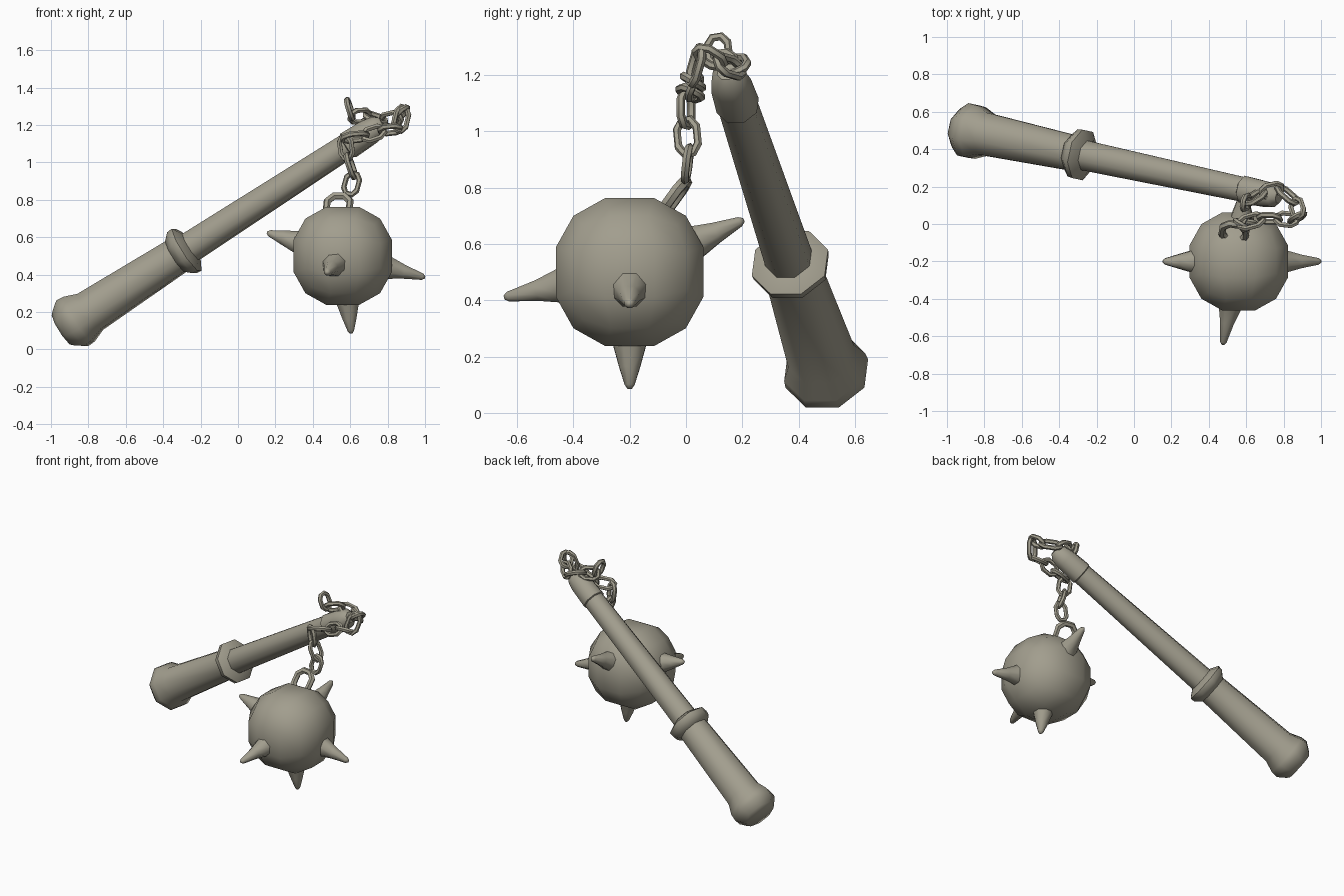
import bpy, bmesh, math
from mathutils import Vector, Matrix

if "Cube" in bpy.data.objects:
    bpy.data.objects.remove(bpy.data.objects["Cube"])

mat = bpy.data.materials.new("dull khaki metal")
mat.diffuse_color = (0.36, 0.34, 0.27, 1)
mat.use_nodes = True
mat.node_tree.nodes["Principled BSDF"].inputs["Base Color"].default_value = mat.diffuse_color


def finish(bm, name, angle=50):
    bmesh.ops.recalc_face_normals(bm, faces=bm.faces[:])
    me = bpy.data.meshes.new(name)
    bm.to_mesh(me)
    bm.free()
    me.materials.append(mat)
    me.shade_smooth()
    me.set_sharp_from_angle(angle=math.radians(angle))
    ob = bpy.data.objects.new(name, me)
    bpy.context.collection.objects.link(ob)
    return ob


def lathe(bm, origin, axis, profile, sides):
    """Closed solid of revolution from (distance, radius) pairs."""
    q = Vector(axis).to_track_quat('Z', 'Y')
    rings = []
    for h, r in profile:
        rings.append([bm.verts.new(Vector(origin) + q @ Vector(
            (r * math.cos(a), r * math.sin(a), h)))
            for a in [(i + 0.5) * math.tau / sides for i in range(sides)]])
    for a, b in zip(rings, rings[1:]):
        for i in range(sides):
            j = (i + 1) % sides
            bm.faces.new((a[i], a[j], b[j], b[i]))
    bm.faces.new(rings[0])
    bm.faces.new(rings[-1])


# Handle: profiles are given by x position along the slanted axis
axis = Vector((1, -0.2145, 0.645))
base = Vector((-0.28, 0.37, 0.53))


def handle_part(name, profile):
    bm = bmesh.new()
    lathe(bm, base, axis, [((x + 0.28) * axis.length, r) for x, r in profile], 8)
    finish(bm, name)


handle_part("grip_and_pommel", [(-0.94, 0.10), (-0.925, 0.118), (-0.885, 0.155),
                                (-0.85, 0.152), (-0.79, 0.123), (-0.30, 0.102)])
handle_part("collar", [(-0.335, 0.10), (-0.30, 0.14), (-0.275, 0.143), (-0.25, 0.09)])
handle_part("shaft", [(-0.31, 0.088), (0.60, 0.071)])
handle_part("end_cap", [(0.585, 0.071), (0.59, 0.079), (0.70, 0.074),
                        (0.75, 0.062), (0.775, 0.035)])

# Ball: cube with three divisions per side pushed out to a sphere
centre = Vector((0.56, -0.20, 0.50))
bm = bmesh.new()
bmesh.ops.create_cube(bm, size=2)
bmesh.ops.subdivide_edges(bm, edges=bm.edges[:], cuts=2, use_grid_fill=True)
for v in bm.verts:
    v.co = centre + v.co.normalized() * 0.29
finish(bm, "ball", 60)

# Spikes: tapered, slightly flared cones leaning off the axes
tips = [(1.0, -0.20, 0.385), (0.155, -0.20, 0.625), (0.605, -0.20, 0.085),
        (0.475, -0.645, 0.41), (0.59, 0.205, 0.685)]
for n, t in enumerate(tips):
    d = Vector(t) - centre
    L = d.length
    bm = bmesh.new()
    lathe(bm, centre, d, [(0.20, 0.085), (0.265, 0.062), (0.34, 0.04),
                          (L - 0.015, 0.019), (L, 0.008)], 8)
    finish(bm, "spike_%d" % (n + 1), 60)


# Chain links: six-cornered loops of round wire
def link(name, a, b, roll, half_width=0.036, wire=0.0155):
    a, b = Vector(a), Vector(b)
    h = (b - a).length / 2 + wire * 0.6
    s = h * 0.5
    w = half_width
    path = [(w, -s), (w, s), (w * 0.45, h), (-w * 0.45, h),
            (-w, s), (-w, -s), (-w * 0.45, -h), (w * 0.45, -h)]
    M = (Matrix.Translation((a + b) / 2)
         @ (b - a).to_track_quat('Z', 'Y').to_matrix().to_4x4()
         @ Matrix.Rotation(roll, 4, 'Z'))
    bm = bmesh.new()
    rings = []
    for x, z in path:
        out = Vector((x / w, 0, z / h)).normalized()
        rings.append([bm.verts.new(M @ (Vector((x, 0, z)) + wire * (
            out * math.cos(k * math.tau / 6)
            + Vector((0, 1, 0)) * math.sin(k * math.tau / 6)))) for k in range(6)])
    for i, r in enumerate(rings):
        nxt = rings[(i + 1) % len(rings)]
        for k in range(6):
            m = (k + 1) % 6
            bm.faces.new((r[k], r[m], nxt[m], nxt[k]))
    finish(bm, name, 50)


# Joints of the chain, from its free end round the cap and down to the ball
joints = [(0.585, 0.11, 1.325), (0.61, 0.12, 1.245), (0.69, 0.17, 1.25),
          (0.78, 0.19, 1.22), (0.86, 0.12, 1.24), (0.885, 0.05, 1.285),
          (0.86, 0.02, 1.18), (0.77, 0.03, 1.17), (0.68, 0.03, 1.14),
          (0.57, 0.00, 1.13), (0.585, 0.00, 1.03), (0.62, 0.01, 0.93),
          (0.595, 0.00, 0.84)]
for i in range(len(joints) - 1):
    link("chain_link_%d" % (i + 1), joints[i], joints[i + 1],
         math.radians(30 + 90 * (i % 2)))

# Larger ring fixed in the top of the ball
link("ball_ring", (0.53, -0.075, 0.72), (0.54, -0.01, 0.81), 0, 0.062, 0.021)
